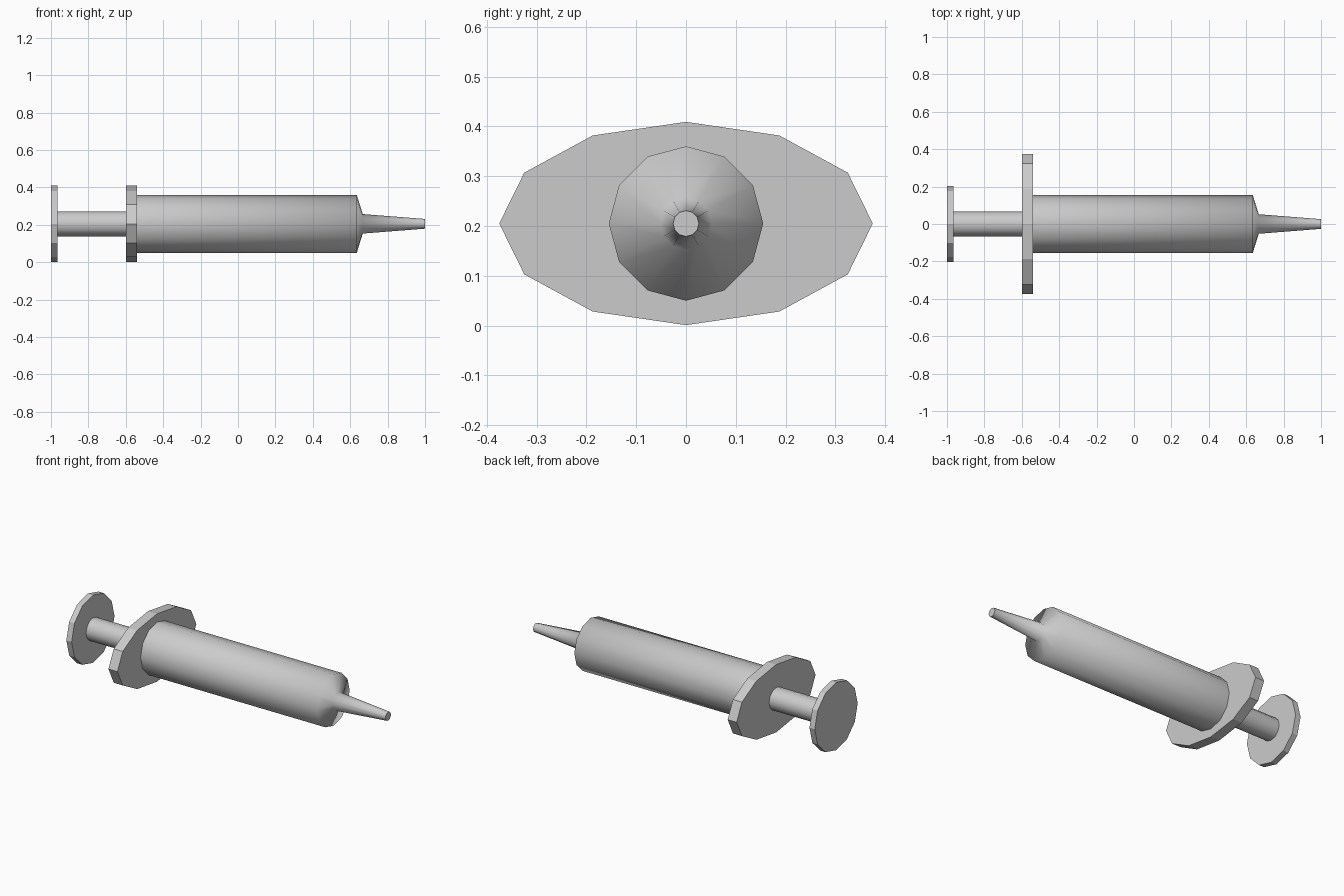
import bpy, bmesh
from math import sin, cos, pi, radians

if "Cube" in bpy.data.objects:
    bpy.data.objects.remove(bpy.data.objects["Cube"])

AXIS_Z = 0.205   # height of the long axis
SIDES = 12


def lathe(name, profile, smooth=True):
    """Loft 12-sided rings along x; profile rows are (x, y radius, z radius)."""
    bm = bmesh.new()
    rings = []
    for x, ry, rz in profile:
        rings.append([bm.verts.new((x, ry * cos(2 * pi * i / SIDES),
                                    AXIS_Z + rz * sin(2 * pi * i / SIDES)))
                      for i in range(SIDES)])
    for a, b in zip(rings, rings[1:]):
        for i in range(SIDES):
            j = (i + 1) % SIDES
            bm.faces.new((a[i], a[j], b[j], b[i]))
    bm.faces.new(rings[0])
    bm.faces.new(rings[-1])
    bmesh.ops.recalc_face_normals(bm, faces=bm.faces)
    mesh = bpy.data.meshes.new(name)
    bm.to_mesh(mesh)
    bm.free()
    obj = bpy.data.objects.new(name, mesh)
    bpy.context.collection.objects.link(obj)
    if smooth:
        bpy.ops.object.select_all(action='DESELECT')
        obj.select_set(True)
        bpy.context.view_layer.objects.active = obj
        bpy.ops.object.shade_smooth_by_angle(angle=radians(80))
    return obj


# Barrel with its sloped shoulder and tapered nozzle
lathe("barrel", [(-0.545, 0.155, 0.155), (0.635, 0.155, 0.155),
                 (0.667, 0.052, 0.052), (1.0, 0.026, 0.026)])

# Wide oval finger grip
lathe("finger_flange", [(-0.60, 0.375, 0.204), (-0.54, 0.375, 0.204)], smooth=False)

# Plunger rod and round thumb rest
lathe("plunger_rod", [(-0.97, 0.067, 0.067), (-0.595, 0.067, 0.067)])
lathe("thumb_rest", [(-1.0, 0.204, 0.204), (-0.965, 0.204, 0.204)], smooth=False)
